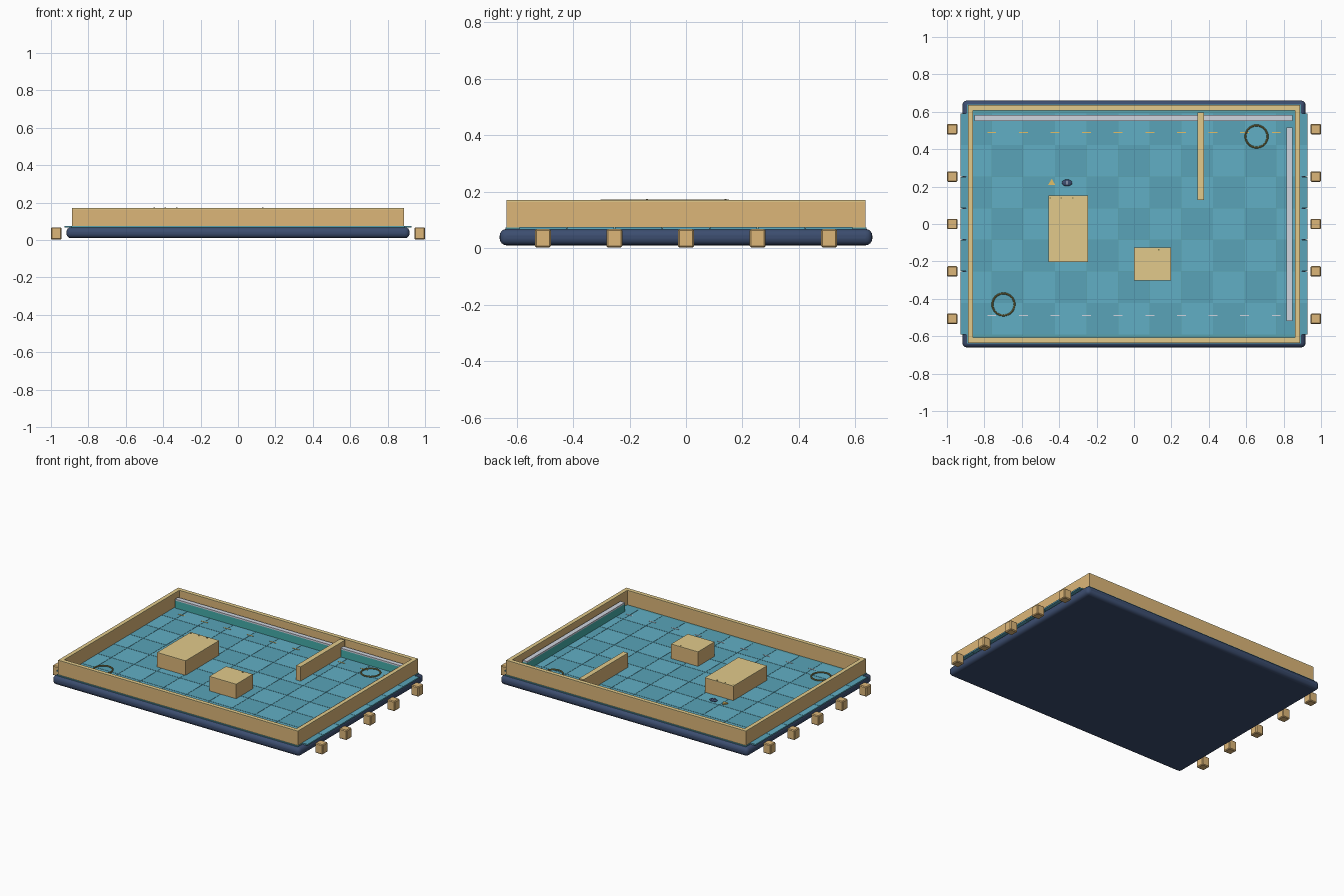
import bpy, math

if "Cube" in bpy.data.objects:
    bpy.data.objects.remove(bpy.data.objects["Cube"])

def mat(name, r, g, b):
    m = bpy.data.materials.new(name)
    m.diffuse_color = (r, g, b, 1)
    m.use_nodes = True
    m.node_tree.nodes["Principled BSDF"].inputs["Base Color"].default_value = m.diffuse_color
    return m

NAVY = mat("navy", 0.045, 0.075, 0.16)
TAN = mat("tan", 0.72, 0.47, 0.19)
CREAM = mat("cream", 0.76, 0.59, 0.26)
SEAM = mat("seam", 0.10, 0.36, 0.42)
TILE_A = mat("tile_light", 0.12, 0.43, 0.56)
TILE_B = mat("tile_dark", 0.10, 0.37, 0.48)
TEAL = mat("teal", 0.06, 0.42, 0.40)
GREY = mat("pale_grey", 0.62, 0.66, 0.74)
GOLD = mat("gold", 0.75, 0.52, 0.14)
OLIVE = mat("olive", 0.22, 0.20, 0.07)

def finish(name, m):
    o = bpy.context.object
    o.name = name
    o.data.materials.append(m)
    return o

def box(name, x0, x1, y0, y1, z0, z1, m, bevel=0, seg=1):
    bpy.ops.mesh.primitive_cube_add(size=1, location=((x0+x1)/2, (y0+y1)/2, (z0+z1)/2))
    o = finish(name, m)
    o.scale = (x1-x0, y1-y0, z1-z0)
    bpy.ops.object.transform_apply(location=False, rotation=False, scale=True)
    if bevel:
        b = o.modifiers.new("bevel", 'BEVEL')
        b.width, b.segments = bevel, seg
        if seg > 2:
            bpy.ops.object.shade_smooth_by_angle()
    return o

def capped(name, x0, x1, y0, y1, z0, z1, body, cap, t=0.006):
    box(name, x0, x1, y0, y1, z0, z1 - t, body)
    box(name + "_cap", x0, x1, y0, y1, z1 - t, z1, cap)

# Base slab with rounded rim, and floor bed
box("base_slab", -0.917, 0.917, -0.66, 0.66, 0.01, 0.068, NAVY, 0.024, 4)
box("floor_bed", -0.892, 0.892, -0.64, 0.64, 0.06, 0.0735, SEAM)

# Floor tiles, 11 by 7
P = 0.169
for i in range(11):
    for j in range(7):
        x, y = (i - 5) * P, (j - 3) * P
        h = P / 2 - 0.0012
        box("floor_tile", x-h, x+h, y-h, y+h, 0.066, 0.075, TILE_A if (i + j) % 2 else TILE_B)

# Dashed floor marks along front and back
for i in range(10):
    x = (i - 4.5) * P
    box("back_dash", x-0.024, x+0.024, 0.487, 0.493, 0.074, 0.077, GOLD)
    box("front_dash", x-0.024, x+0.024, -0.493, -0.487, 0.074, 0.077, GREY)

# Outer walls
X, Y, T, TOP = 0.887, 0.635, 0.027, 0.17
for s, n in ((-1, "front"), (1, "back")):
    a, b = sorted((s * Y, s * (Y - T)))
    capped(n + "_wall", -X, X, a, b, 0.072, TOP, TAN, CREAM)
for s, n in ((-1, "left"), (1, "right")):
    a, b = sorted((s * X, s * (X - T)))
    capped(n + "_wall", a, b, -Y + T, Y - T, 0.072, TOP, TAN, CREAM)

# Inner partition and low counters
capped("partition", 0.34, 0.374, 0.128, 0.597, 0.072, 0.171, TAN, CREAM)
capped("back_counter", -0.852, 0.847, 0.552, 0.583, 0.072, 0.135, TEAL, GREY, 0.01)
capped("right_counter", 0.815, 0.847, -0.518, 0.517, 0.072, 0.135, TEAL, GREY, 0.01)

# Two storage blocks with small pegs flush in their tops
capped("large_block", -0.457, -0.246, -0.203, 0.153, 0.072, 0.172, TAN, CREAM)
capped("small_block", 0.0, 0.198, -0.302, -0.126, 0.072, 0.172, TAN, CREAM)
for x, y in ((-0.447, 0.14), (-0.388, 0.14), (-0.328, 0.14), (0.132, -0.138)):
    box("peg", x-0.004, x+0.004, y-0.003, y+0.003, 0.168, 0.174, OLIVE)

# Floor rings
for x, y in ((0.655, 0.468), (-0.698, -0.43)):
    bpy.ops.mesh.primitive_torus_add(location=(x, y, 0.079), major_radius=0.059, minor_radius=0.005,
                                     major_segments=32, minor_segments=8)
    finish("floor_ring", OLIVE)
    bpy.ops.object.shade_smooth_by_angle()

# Small pointer and rounded pebble on the floor
bpy.ops.mesh.primitive_cylinder_add(vertices=3, radius=0.022, depth=0.008, location=(-0.44, 0.22, 0.078))
finish("floor_pointer", GOLD)
bpy.ops.mesh.primitive_uv_sphere_add(segments=16, ring_count=8, radius=1, location=(-0.358, 0.22, 0.078))
finish("floor_pebble", NAVY).scale = (0.028, 0.018, 0.008)
bpy.ops.object.shade_smooth_by_angle()
for dx in (-0.01, 0, 0.01):
    box("pebble_stripe", -0.36+dx, -0.356+dx, 0.21, 0.23, 0.08, 0.0865, GREY if dx == 0 else NAVY)

# Side blocks, five on each side
for s in (-1, 1):
    for k in range(-2, 3):
        x, y = s * 0.972, k * 0.2535
        box("side_block", x-0.028, x+0.028, y-0.028, y+0.028, 0.002, 0.068, TAN, 0.005)
